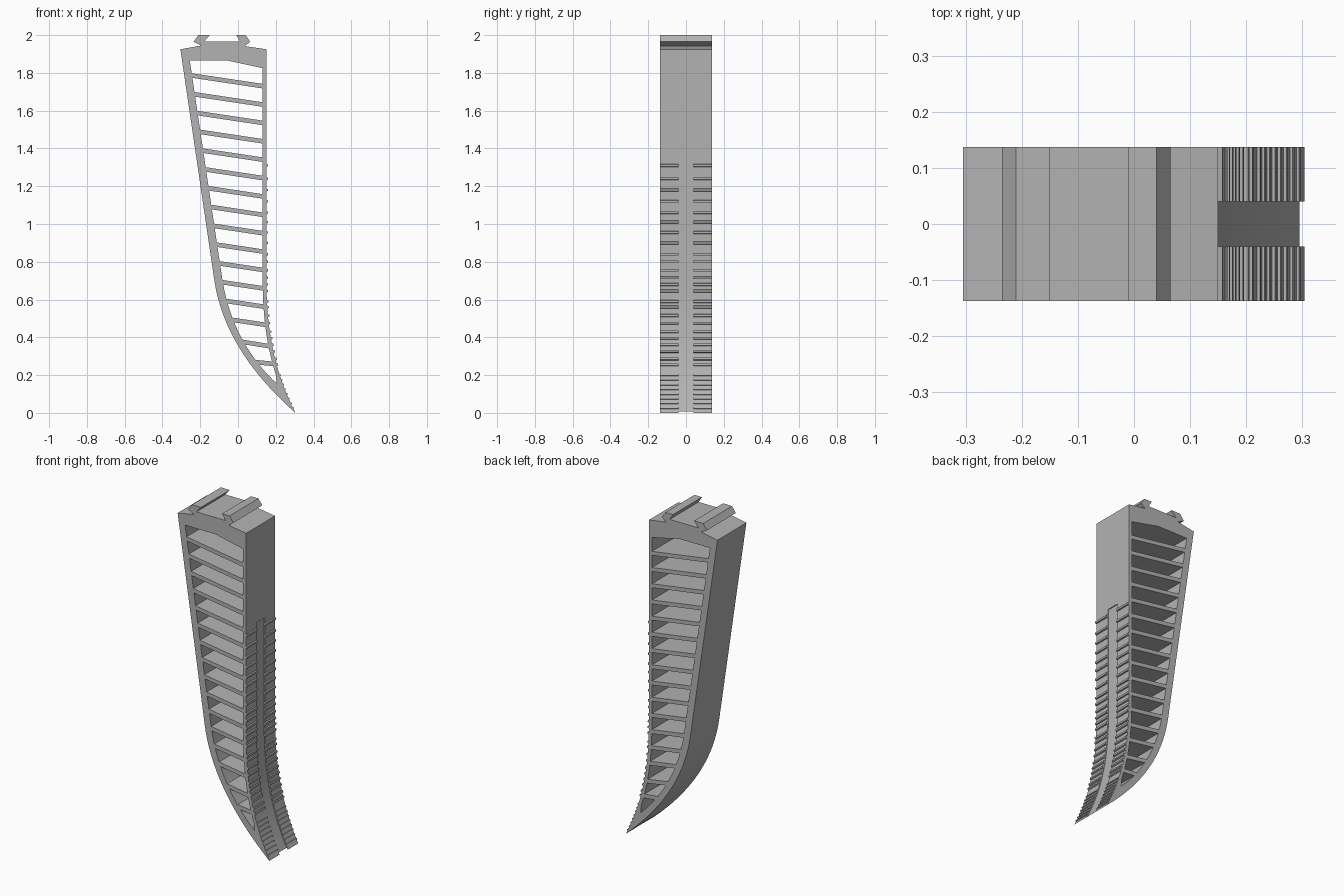
import bpy, bmesh, math
from mathutils import Vector

if "Cube" in bpy.data.objects:
    bpy.data.objects.remove(bpy.data.objects["Cube"])

HALF = 0.137      # half width of the finger along y
CHANNEL = 0.04    # half width of the central channel

grey = bpy.data.materials.new("Plain grey")
grey.use_nodes = True
grey.diffuse_color = (0.45, 0.45, 0.45, 1)
grey.node_tree.nodes["Principled BSDF"].inputs["Base Color"].default_value = grey.diffuse_color


def prism(name, loops, spans):
    """Extrude x-z outlines (extra loops are holes) across each y span."""
    bm = bmesh.new()
    for y0, y1 in spans:
        edges = []
        for loop in loops:
            vs = [bm.verts.new((x, y0, z)) for x, z in loop]
            edges += [bm.edges.new((a, b)) for a, b in zip(vs, vs[1:] + vs[:1])]
        fill = bmesh.ops.triangle_fill(bm, edges=edges, use_beauty=True)
        faces = [f for f in fill["geom"] if isinstance(f, bmesh.types.BMFace)]
        out = bmesh.ops.extrude_face_region(bm, geom=faces, use_keep_orig=True)
        verts = [v for v in out["geom"] if isinstance(v, bmesh.types.BMVert)]
        bmesh.ops.translate(bm, verts=verts, vec=(0, y1 - y0, 0))
    bmesh.ops.recalc_face_normals(bm, faces=bm.faces[:])
    mesh = bpy.data.meshes.new(name)
    bm.to_mesh(mesh)
    bm.free()
    mesh.materials.append(grey)
    ob = bpy.data.objects.new(name, mesh)
    bpy.context.collection.objects.link(ob)
    return ob


def bezier(a, b, c, n=20):
    a, b, c = Vector(a), Vector(b), Vector(c)
    return [tuple(a * (1 - t) ** 2 + b * 2 * t * (1 - t) + c * t * t)
            for t in (i / n for i in range(n + 1))]


def grip_x(z):
    """Gripping face: straight above, hooking outward towards the tip."""
    return 0.15 + 0.154 * max(0, (0.75 - z) / 0.75) ** 2.5


def grip_line(top, bottom, offset, n=24):
    zs = [top + (bottom - top) * i / n for i in range(n + 1)]
    return [(grip_x(z) + offset, z) for z in zs]


# Frame outline, including the dovetail rails on top
rails = [(-0.305, 1.925), (-0.195, 1.945), (-0.235, 1.965), (-0.21, 2), (-0.15, 2),
         (-0.18, 1.965), (0.012, 1.965), (-0.01, 2), (0.04, 2), (0.065, 1.965),
         (0.035, 1.942), (0.15, 1.925)]
back = bezier((-0.125, 0.7), (-0.07, 0.33), (0.304, 0))
outline = rails + grip_line(0.75, 0, 0) + back[-2::-1]

# Inner opening
inner_back = [(-0.255, 1.865)] + bezier((-0.085, 0.72), (-0.035, 0.38), (0.205, 0.155))
opening = [(-0.055, 1.865), (0.13, 1.825)] + grip_line(0.75, 0.2, -0.02) + inner_back[::-1]
frame = prism("finger_frame", [outline, opening], [(-HALF, HALF)])

# Shallow central channel cut in the gripping face
cut = grip_line(1.35, 0.75, -0.005, 1) + grip_line(0.7, -0.02, -0.005) + [(0.5, -0.02), (0.5, 1.35)]
cutter = prism("channel_cutter", [cut], [(-CHANNEL, CHANNEL)])
cutter.hide_render = True
mod = frame.modifiers.new("Channel", "BOOLEAN")
mod.operation, mod.solver, mod.object = "DIFFERENCE", "EXACT", cutter
bpy.context.view_layer.objects.active = frame
bpy.ops.object.modifier_apply(modifier=mod.name)
bpy.data.objects.remove(cutter)


def inner_x(z):
    for (x0, z0), (x1, z1) in zip(inner_back, inner_back[1:]):
        if z0 >= z >= z1:
            return x0 + (x1 - x0) * (z0 - z) / (z0 - z1)
    return inner_back[-1][0]


# Slanted cross ribs, ends buried in the walls
ribs = [(1.8 - 0.0995 * i, 0.15) for i in range(14)] + [(0.39, 0.16), (0.282, 0.1)]
for i, (z, slope) in enumerate(ribs):
    left, t = inner_x(z) - 0.012, 0.024
    right = grip_x(z - 0.03) - 0.012
    drop = slope * (right - left)
    prism(f"rib_{i + 1}", [[(left, z), (right, z - drop), (right, z - drop - t), (left, z - t)]],
          [(-HALF, HALF)])

# Grip ridges in two columns, closer together towards the tip
heights = [1.31, 1.24, 1.18, 1.12, 1.06, 1.01, 0.955, 0.9, 0.84, 0.8, 0.755, 0.715, 0.68,
           0.645, 0.59, 0.56, 0.515, 0.475, 0.43, 0.395, 0.36, 0.325, 0.285, 0.255]
heights += [0.2 - 0.025 * i for i in range(8)]
for i, z in enumerate(heights):
    base = Vector((grip_x(z), z))
    along = (Vector((grip_x(z + 0.01), z + 0.01)) - base).normalized()
    normal = Vector((along.y, -along.x))
    size = 0.008 if z > 0.22 else 0.005
    section = [tuple(base + along * a * size + normal * n * size)
               for a, n in ((1, -0.4), (0.7, 1), (-0.7, 1), (-1, -0.4))]
    prism(f"grip_ridge_{i + 1}", [section], [(-HALF, -CHANNEL), (CHANNEL, HALF)])

# Smooth the curved walls, keep edges sharp
bpy.ops.object.select_all(action="DESELECT")
frame.select_set(True)
bpy.ops.object.shade_smooth_by_angle(angle=math.radians(20))
